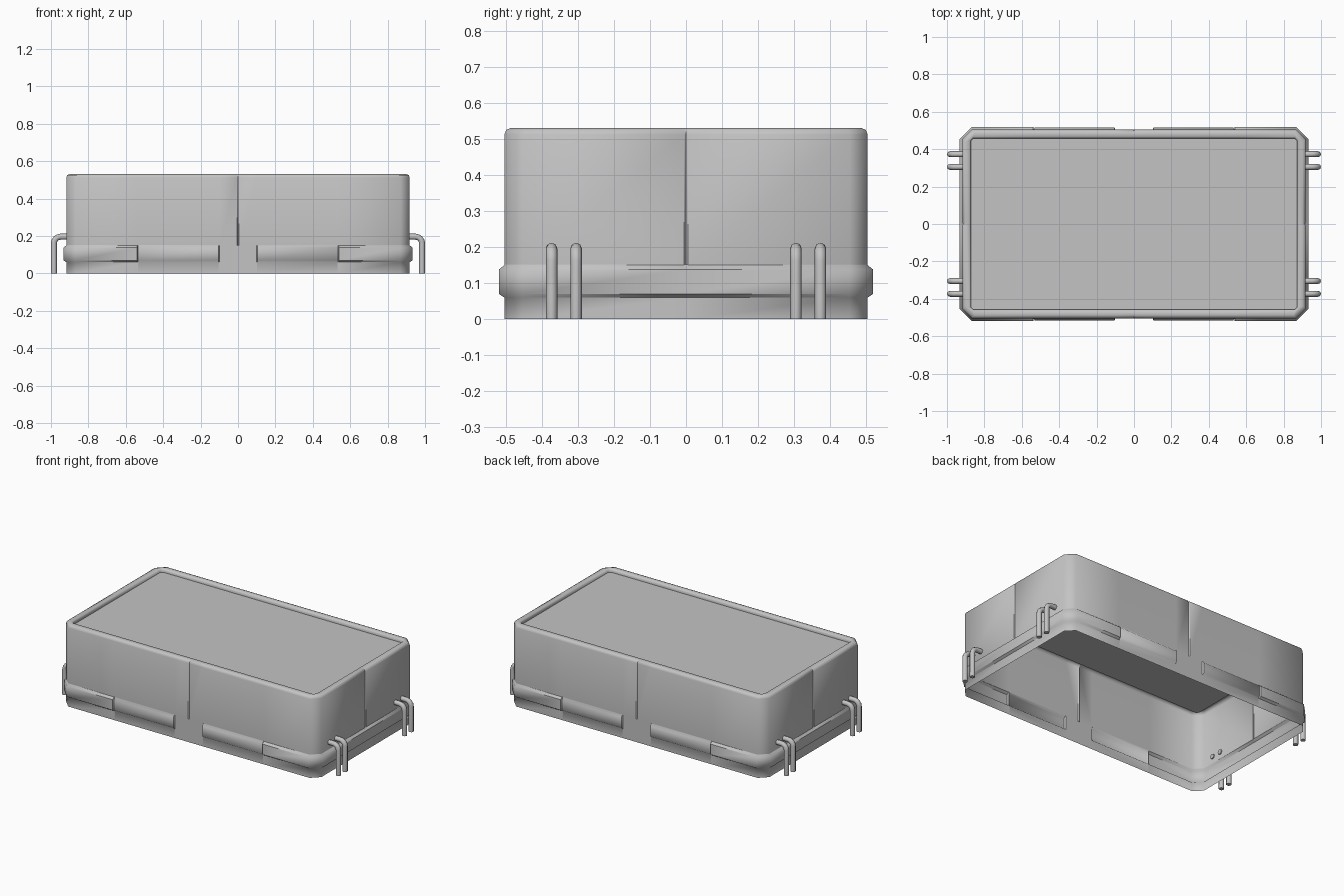
import bpy, bmesh, math

cube = bpy.data.objects.get("Cube")
if cube:
    bpy.data.objects.remove(cube, do_unlink=True)

grey = bpy.data.materials.new("mid grey")
grey.use_nodes = True
grey.diffuse_color = (0.55, 0.55, 0.55, 1)
grey.node_tree.nodes["Principled BSDF"].inputs["Base Color"].default_value = (0.55, 0.55, 0.55, 1)

HX, HY, CUT = 0.918, 0.504, 0.05

# Along the long walls: distance from the middle, share of the band bulge
LONG = [(0.005, 0), (0.1, 0), (0.104, 0.75), (0.531, 0.75), (0.535, 0.1), (0.539, 1)]


def ring(inset, z, bulge=0.0, seam=0.0, cut=CUT):
    """Counter-clockwise outline with cut corners, seams and band sections."""
    hx, hy = HX - inset, HY - inset
    right = [(hx + bulge, -hy + cut), (hx + bulge, -0.005), (hx + bulge - seam, 0),
             (hx + bulge, 0.005), (hx + bulge, hy - cut)]
    back = [(hx - cut, hy + bulge)]
    back += [(d, hy + bulge * share) for d, share in reversed(LONG)]
    back += [(0, hy - seam)]
    back += [(-d, hy + bulge * share) for d, share in LONG]
    back += [(-hx + cut, hy + bulge)]
    half = right + back
    return [(x, y, z) for x, y in half] + [(-x, -y, z) for x, y in half]


# Open-bottomed shell: skirt, bulging band, upper wall, rim and sunken lid
bm = bmesh.new()
outlines = [
    ring(0, 0),
    ring(0, 0.06),
    ring(0, 0.07, bulge=0.015),
    ring(0, 0.138, bulge=0.015),
    ring(0, 0.15),
    ring(0, 0.152, seam=0.006),
    ring(0, 0.512, seam=0.006),
    ring(0.005, 0.525, seam=0.006),
    ring(0.016, 0.53),
    ring(0.038, 0.53, cut=0.018),
    ring(0.046, 0.522, cut=0.014),
    ring(0.046, 0.508, cut=0.014),
]
rows = [[bm.verts.new(p) for p in line] for line in outlines]
for low, high in zip(rows, rows[1:]):
    for i in range(len(low)):
        j = (i + 1) % len(low)
        bm.faces.new((low[i], low[j], high[j], high[i]))
bm.faces.new(rows[-1])
mesh = bpy.data.meshes.new("box_shell")
bm.to_mesh(mesh)
bm.free()
mesh.shade_smooth()
mesh.set_sharp_from_angle(angle=math.radians(50))
mesh.materials.append(grey)
shell = bpy.data.objects.new("box_shell", mesh)
bpy.context.collection.objects.link(shell)


# Bent tubes on both ends, two pairs each
def tube(name, side, y):
    curve = bpy.data.curves.new(name, "CURVE")
    curve.dimensions = "3D"
    curve.bevel_depth = 0.016
    curve.bevel_resolution = 2
    curve.use_fill_caps = True
    bend, x, z = 0.035, 0.984, 0.196
    path = [(0.912, z)]
    for k in range(5):
        a = math.radians(90 - 22.5 * k)
        path.append((x - bend + bend * math.cos(a), z - bend + bend * math.sin(a)))
    path.append((x, 0))
    spline = curve.splines.new("POLY")
    spline.points.add(len(path) - 1)
    for point, (px, pz) in zip(spline.points, path):
        point.co = (side * px, y, pz, 1)
    spline.use_smooth = True
    curve.materials.append(grey)
    bpy.context.collection.objects.link(bpy.data.objects.new(name, curve))


for side, side_name in ((1, "left"), (-1, "right")):
    for end, end_name in ((-1, "front"), (1, "back")):
        for dist, place in ((0.305, "inner"), (0.373, "outer")):
            tube(f"{side_name}_{end_name}_{place}_tube", side, end * dist)
